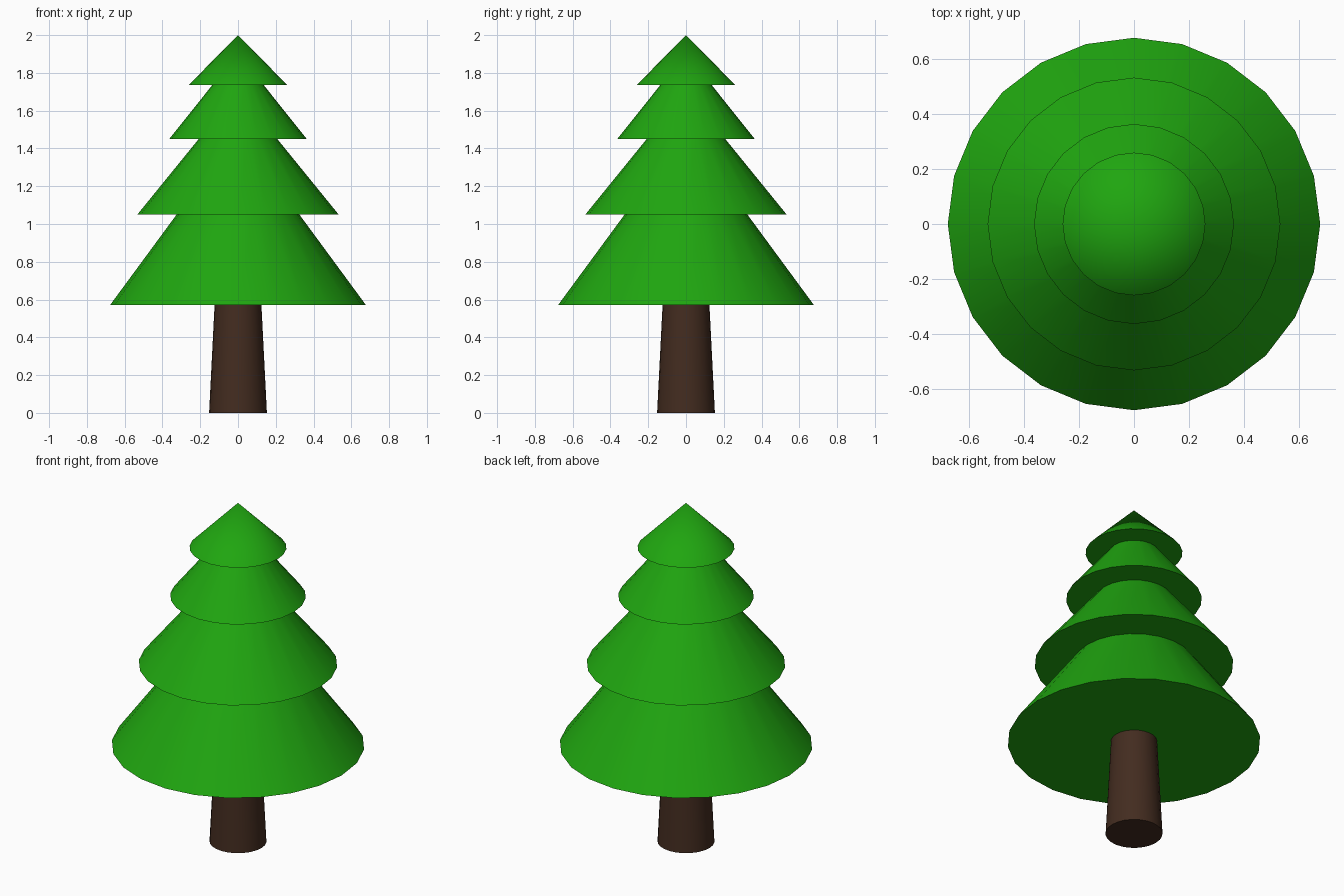
import bpy
import bmesh
from math import cos, sin, tau, radians

if "Cube" in bpy.data.objects:
    bpy.data.objects.remove(bpy.data.objects["Cube"])

SIDES = 24


def material(name, rgb):
    mat = bpy.data.materials.new(name)
    mat.diffuse_color = (*rgb, 1.0)
    mat.use_nodes = True
    mat.node_tree.nodes["Principled BSDF"].inputs["Base Color"].default_value = mat.diffuse_color
    return mat


def lathe(name, profile, mat):
    """Revolve (radius, z) points about z; radius 0 makes a single pole vertex."""
    bm = bmesh.new()
    rings = []
    for r, z in profile:
        count = SIDES if r > 0 else 1
        rings.append([bm.verts.new((r * cos(tau * i / SIDES), r * sin(tau * i / SIDES), z))
                      for i in range(count)])
    for low, high in zip(rings, rings[1:]):
        for i in range(SIDES):
            j = (i + 1) % SIDES
            if len(high) == 1:
                bm.faces.new((low[i], low[j], high[0]))
            else:
                bm.faces.new((low[i], low[j], high[j], high[i]))
    # Flat caps on open ends
    bm.faces.new(rings[0][::-1])
    if len(rings[-1]) > 1:
        bm.faces.new(rings[-1])
    bmesh.ops.recalc_face_normals(bm, faces=bm.faces)
    mesh = bpy.data.meshes.new(name)
    bm.to_mesh(mesh)
    bm.free()
    mesh.materials.append(mat)
    obj = bpy.data.objects.new(name, mesh)
    bpy.context.collection.objects.link(obj)
    bpy.ops.object.select_all(action='DESELECT')
    obj.select_set(True)
    bpy.context.view_layer.objects.active = obj
    bpy.ops.object.shade_smooth_by_angle(angle=radians(35))
    return obj


bark = material("bark_brown", (0.056, 0.025, 0.014))
needles = material("needle_green", (0.014, 0.38, 0.005))

# Tapered trunk
lathe("trunk", [(0.153, 0.0), (0.124, 0.572)], bark)

# Four stacked skirts: (bottom radius, bottom z, top radius, top z)
tiers = [
    (0.678, 0.57, 0.325, 1.05),
    (0.533, 1.05, 0.208, 1.45),
    (0.364, 1.45, 0.135, 1.737),
    (0.26, 1.737, 0.0, 2.0),
]
profile = []
for r_low, z_low, r_high, z_high in tiers:
    profile += [(r_low, z_low), (r_high, z_high)]
lathe("foliage", profile, needles)
